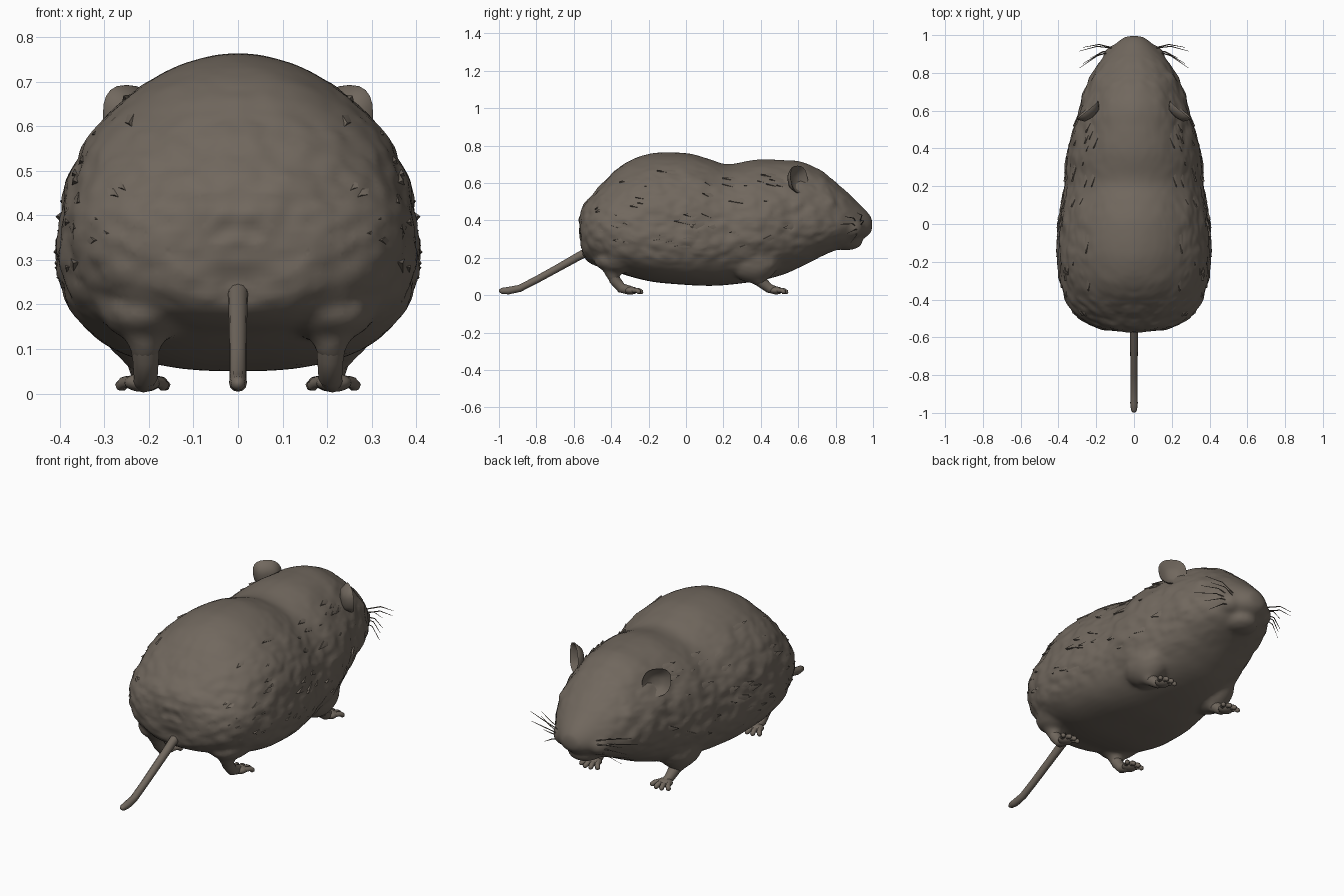
import bpy, bmesh, math, random
from mathutils import Vector, noise

if "Cube" in bpy.data.objects:
    bpy.data.objects.remove(bpy.data.objects["Cube"])

random.seed(4)
fur = bpy.data.materials.new("grey_brown_fur")
fur.diffuse_color = (0.165, 0.138, 0.112, 1)
fur.use_nodes = True
fur.node_tree.nodes["Principled BSDF"].inputs["Base Color"].default_value = fur.diffuse_color

# Body stations: y, bottom z, top z, half width, height of widest point, belly squareness
STATIONS = [
    (-0.572, 0.33, 0.42, 0.08, 0.38, 2.0), (-0.55, 0.21, 0.48, 0.20, 0.35, 2.2),
    (-0.49, 0.16, 0.55, 0.30, 0.35, 2.4), (-0.40, 0.135, 0.65, 0.36, 0.35, 2.6),
    (-0.30, 0.10, 0.72, 0.39, 0.35, 2.8), (-0.17, 0.07, 0.76, 0.405, 0.35, 2.8),
    (0.00, 0.055, 0.76, 0.40, 0.35, 2.8), (0.12, 0.05, 0.73, 0.38, 0.35, 2.7),
    (0.22, 0.055, 0.70, 0.365, 0.35, 2.6), (0.38, 0.075, 0.725, 0.352, 0.36, 2.4),
    (0.52, 0.11, 0.722, 0.315, 0.38, 2.2), (0.62, 0.155, 0.712, 0.288, 0.39, 2.2),
    (0.74, 0.215, 0.655, 0.25, 0.39, 2.2), (0.85, 0.26, 0.56, 0.19, 0.38, 2.2),
    (0.92, 0.295, 0.495, 0.13, 0.375, 2.0), (0.97, 0.315, 0.445, 0.08, 0.37, 2.0),
    (0.995, 0.345, 0.41, 0.04, 0.375, 2.0)]


def station(t):
    """Smooth interpolation along the stations, t in 0..1."""
    n = len(STATIONS) - 1
    i = min(int(t * n), n - 1)
    f = t * n - i
    p = [STATIONS[max(0, min(n, i + k))] for k in (-1, 0, 1, 2)]
    return [0.5 * (2 * b + (c - a) * f + (2 * a - 5 * b + 4 * c - d) * f * f
                   + (3 * b - a - 3 * c + d) * f ** 3) for a, b, c, d in zip(*p)]


def skin(t, a):
    """Point on the coat; a is measured from the right flank upward."""
    y, lo, hi, w, mid, e = station(t)
    c, s = math.cos(a), math.sin(a)
    e = 1.88 if s >= 0 else e
    x = w * math.copysign(abs(c) ** (2 / e), c)
    z = mid + (hi - mid if s >= 0 else mid - lo) * math.copysign(abs(s) ** (2 / e), s)
    return Vector((x, y, z))


def finish(name, bm, angle=60):
    bmesh.ops.recalc_face_normals(bm, faces=bm.faces)
    me = bpy.data.meshes.new(name)
    bm.to_mesh(me)
    bm.free()
    ob = bpy.data.objects.new(name, me)
    bpy.context.collection.objects.link(ob)
    me.materials.append(fur)
    bpy.ops.object.select_all(action='DESELECT')
    ob.select_set(True)
    bpy.context.view_layer.objects.active = ob
    bpy.ops.object.shade_smooth_by_angle(angle=math.radians(angle))
    return ob


def loft(bm, rings):
    """Skin closed rings of points and cap both ends."""
    rows = [[bm.verts.new(p) for p in r] for r in rings]
    n = len(rows[0])
    for a, b in zip(rows, rows[1:]):
        for i in range(n):
            bm.faces.new((a[i], a[(i + 1) % n], b[(i + 1) % n], b[i]))
    bm.faces.new(rows[0])
    bm.faces.new(rows[-1])


def tube(bm, pts, sides=10):
    """Round tube through (x, y, z, radius) points."""
    v = [Vector(p[:3]) for p in pts]
    rings = []
    for i, p in enumerate(v):
        d = (v[min(i + 1, len(v) - 1)] - v[max(i - 1, 0)]).normalized()
        u = d.cross(Vector((1, 0, 0)) if abs(d.x) < 0.8 else Vector((0, 0, 1))).normalized()
        w = d.cross(u)
        rings.append([p + pts[i][3] * (u * math.cos(k * math.tau / sides)
                      + w * math.sin(k * math.tau / sides)) for k in range(sides)])
    loft(bm, rings)


def ball(bm, loc, size, seg=16):
    made = bmesh.ops.create_uvsphere(bm, u_segments=seg, v_segments=seg // 2 + 2, radius=1)
    for v in made['verts']:
        v.co = Vector([c * s + l for c, s, l in zip(v.co, size, loc)])


def mirrored(points, side):
    return [(p[0] * side,) + tuple(p[1:]) for p in points]


# Body, head, jaw, shoulders and haunches melted into one skin
bm = bmesh.new()
loft(bm, [[skin(i / 80, k * math.tau / 56) for k in range(56)] for i in range(81)])
ball(bm, (0, 0.965, 0.385), (0.045, 0.033, 0.045))
ball(bm, (0, 0.855, 0.285), (0.09, 0.09, 0.045))
for side in (1, -1):
    ball(bm, (side * 0.215, 0.36, 0.19), (0.105, 0.14, 0.125), 24)
    ball(bm, (side * 0.205, -0.36, 0.19), (0.105, 0.13, 0.075), 24)
    ball(bm, (side * 0.10, 0.88, 0.36), (0.065, 0.07, 0.06))
    ball(bm, (side * 0.188, 0.775, 0.49), (0.02, 0.03, 0.022))
    tube(bm, mirrored([(0.225, 0.34, 0.17, 0.085), (0.222, 0.38, 0.10, 0.052),
                       (0.215, 0.41, 0.065, 0.032)], side), 16)
    tube(bm, mirrored([(0.21, -0.40, 0.17, 0.06), (0.21, -0.395, 0.12, 0.04),
                       (0.207, -0.38, 0.08, 0.03)], side), 16)
body = finish("body", bm)
remesh = body.modifiers.new("melt", 'REMESH')
remesh.mode = 'VOXEL'
remesh.voxel_size = 0.013
relax = body.modifiers.new("relax", 'SMOOTH')
relax.factor, relax.iterations = 0.5, 7
for m in ("melt", "relax"):
    bpy.ops.object.modifier_apply(modifier=m)

# Rough, matted flanks: shingled lumps pushed along the normals, calm on the back and belly
moves = []
for v in body.data.vertices:
    x, y, z = v.co
    n = v.normal
    rough = max(0.12, 1 - abs(n.z) ** 2) * min(1, max(0, (0.95 - y) * 6)) * min(1, max(0.25, (z - 0.1) * 8))
    q = Vector((abs(x) * 0.8, y * 0.7, z))
    lump = 0.010 * noise.noise(q * 9) + 0.009 * noise.noise(q * 22 + Vector((3, 1, 7)))
    shingle = 0.006 * abs(noise.noise(Vector((abs(x) * 18, y * 15, z * 30))))
    moves.append(v.co + n * (rough * (lump + shingle)))
for v, co in zip(body.data.vertices, moves):
    v.co = co
bpy.ops.object.shade_smooth_by_angle(angle=math.radians(50))

# A few thin tufts lying back along both flanks
bm = bmesh.new()
for i in range(46):
    t, a = random.uniform(0.14, 0.66), random.uniform(-0.3, 0.95)
    for flip in (False, True):
        ang = math.pi - a if flip else a
        p, back = skin(t, ang), skin(t - 0.035, ang)
        side = (skin(t, ang + 0.05) - p).normalized() * 0.02
        out = Vector((math.cos(ang), 0, math.sin(ang)))
        left, mid, right, tip, root = [bm.verts.new(q) for q in (
            p - side - out * 0.006, p - out * 0.001, p + side - out * 0.006,
            back + out * 0.009, back - out * 0.012)]
        for f in ((left, mid, tip), (mid, right, tip), (left, tip, root), (right, root, tip)):
            bm.faces.new(f)
finish("coat_tufts", bm, 60)

# Tail
bm = bmesh.new()
tube(bm, [(0, -0.47, 0.26, 0.026), (0, -0.57, 0.21, 0.022), (0, -0.68, 0.148, 0.02),
          (0, -0.80, 0.082, 0.019), (0, -0.89, 0.036, 0.019), (0, -0.95, 0.024, 0.02),
          (0, -0.985, 0.023, 0.016), (0, -0.999, 0.023, 0.007)], 12)
finish("tail", bm)

for side, label in ((1, "right"), (-1, "left")):
    # Cupped ear, opening forward and outward
    bm = bmesh.new()
    c = Vector((side * 0.243, 0.60, 0.618))
    n = Vector((side * 0.62, 0.75, 0.15)).normalized()
    u = Vector((side * 0.75, -0.62, 0)).normalized()
    w = Vector((side * 0.04, -0.12, 1)).normalized()
    rings = []
    for r, d in ((0.3, -0.04), (0.7, -0.032), (1.0, 0.0), (1.0, 0.007),
                 (0.88, 0.002), (0.6, -0.018), (0.25, -0.025)):
        ring = []
        for k in range(20):
            ca, sa = math.cos(k * math.tau / 20), math.sin(k * math.tau / 20)
            e = 0.8
            ring.append(c + u * (0.072 * r * math.copysign(abs(ca) ** e, ca))
                        + w * (0.074 * r * math.copysign(abs(sa) ** e, sa)) + n * d)
        rings.append(ring)
    loft(bm, rings)
    finish(label + "_ear", bm)

    # Lower legs with paws and toes
    legs = {
        "front_paw": [(0.222, 0.37, 0.11, 0.042), (0.217, 0.405, 0.07, 0.031),
                      (0.212, 0.445, 0.036, 0.025), (0.212, 0.485, 0.024, 0.021),
                      (0.212, 0.50, 0.022, 0.012)],
        "hind_paw": [(0.21, -0.395, 0.13, 0.036), (0.207, -0.38, 0.08, 0.03),
                     (0.207, -0.345, 0.038, 0.027), (0.212, -0.30, 0.026, 0.024),
                     (0.215, -0.275, 0.022, 0.013)]}
    for name, pts in legs.items():
        bm = bmesh.new()
        tube(bm, mirrored(pts, side), 14)
        x, y = pts[-1][0], pts[-1][1]
        ball(bm, (side * x, y - 0.018, 0.025), (0.04, 0.036, 0.021))
        for k in range(4):
            f = (k - 1.5) / 1.5
            reach = 0.052 - 0.024 * abs(f)
            toe = [(x + f * 0.022, y - 0.02, 0.027, 0.014),
                   (x + f * 0.040, y + reach * 0.5, 0.026, 0.013),
                   (x + f * 0.050, y + reach * 0.85, 0.016, 0.0125),
                   (x + f * 0.053, y + reach, 0.011, 0.005)]
            tube(bm, mirrored(toe, side), 8)
        finish(label + "_" + name, bm)

    # Whiskers
    bm = bmesh.new()
    for dx, y, z, ty, tz in ((0.29, 0.93, 0.39, 0.915, 0.44), (0.27, 0.93, 0.37, 0.935, 0.40),
                             (0.29, 0.92, 0.36, 0.825, 0.38), (0.25, 0.92, 0.35, 0.86, 0.33),
                             (0.23, 0.91, 0.34, 0.88, 0.28), (0.27, 0.91, 0.38, 0.85, 0.42)):
        line = [(0.10, y, z, 0.003), ((0.10 + dx) / 2, (y + ty) / 2 + 0.018, (z + tz) / 2 + 0.012, 0.0028),
                (dx, ty, tz, 0.001)]
        tube(bm, mirrored(line, side), 4)
    finish(label + "_whiskers", bm)
